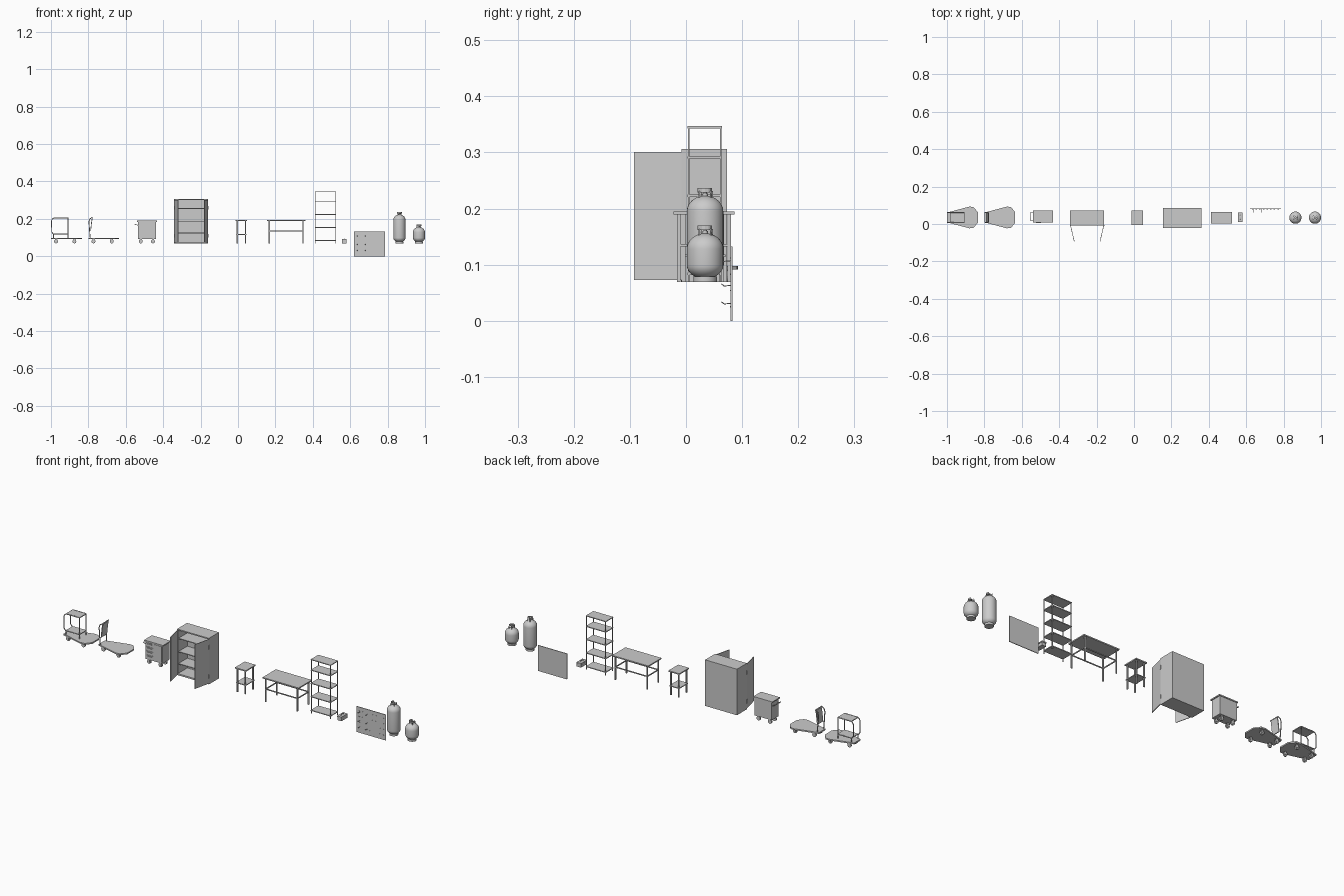
import bpy, math
from mathutils import Vector

if "Cube" in bpy.data.objects:
    bpy.data.objects.remove(bpy.data.objects["Cube"])

FLOOR = 0.069

def mesh(name, verts, faces):
    me = bpy.data.meshes.new(name)
    me.from_pydata(verts, [], faces)
    ob = bpy.data.objects.new(name, me)
    bpy.context.collection.objects.link(ob)
    return ob

def prism(name, pts, z0, z1):
    n = len(pts)
    v = [(x, y, z0) for x, y in pts] + [(x, y, z1) for x, y in pts]
    f = [tuple(reversed(range(n))), tuple(range(n, 2 * n))]
    f += [(i, (i + 1) % n, n + (i + 1) % n, n + i) for i in range(n)]
    return mesh(name, v, f)

def box(name, x0, x1, y0, y1, z0, z1):
    return prism(name, [(x0, y0), (x1, y0), (x1, y1), (x0, y1)], z0, z1)

def tube(name, pts, r=0.0025, closed=False):
    cu = bpy.data.curves.new(name, 'CURVE')
    cu.dimensions = '3D'
    cu.bevel_depth, cu.bevel_resolution, cu.use_fill_caps = r, 1, True
    sp = cu.splines.new('POLY')
    sp.points.add(len(pts) - 1)
    for p, co in zip(sp.points, pts):
        p.co = (*co, 1)
    sp.use_cyclic_u = closed
    ob = bpy.data.objects.new(name, cu)
    bpy.context.collection.objects.link(ob)
    return ob

def lathe(name, prof, cx, cy, n=32):
    # prof: (radius, z) from bottom to top
    v, f = [], []
    for r, z in prof:
        v += [(cx + r * math.cos(2 * math.pi * i / n), cy + r * math.sin(2 * math.pi * i / n), z) for i in range(n)]
    for k in range(len(prof) - 1):
        f += [(k * n + i, k * n + (i + 1) % n, (k + 1) * n + (i + 1) % n, (k + 1) * n + i) for i in range(n)]
    f += [tuple(reversed(range(n))), tuple(range((len(prof) - 1) * n, len(prof) * n))]
    ob = mesh(name, v, f)
    bpy.ops.object.select_all(action='DESELECT')
    ob.select_set(True)
    bpy.context.view_layer.objects.active = ob
    bpy.ops.object.shade_smooth_by_angle(angle=math.radians(35))
    return ob

def caster(name, x, y, top, r=0.0105):
    z = FLOOR + r
    pts = [(x + r * math.cos(math.pi * i / 8), z + r * math.sin(math.pi * i / 8)) for i in range(16)]
    v = [(a, y + d, b) for d in (0.004, -0.004) for a, b in pts]
    f = [tuple(reversed(range(16))), tuple(range(16, 32))]
    f += [(i, (i + 1) % 16, 16 + (i + 1) % 16, 16 + i) for i in range(16)]
    mesh(name + "_wheel", v, f)
    for s in (-1, 1):
        box(name + "_fork", x - 0.003, x + 0.006, y + s * 0.0055 - 0.0008, y + s * 0.0055 + 0.0008, z - 0.003, top)
    box(name + "_plate", x - 0.006, x + 0.008, y - 0.007, y + 0.007, top - 0.002, top)

def legs(name, xs, ys, z1, h=0.003):
    for x in xs:
        for y in ys:
            box(name, x - h, x + h, y - h, y + h, FLOOR, z1)

# platform carts
CY = 0.035
def platform(name, x):
    pts = [(0, -.026), (.12, -.058), (.142, -.056), (.165, -.028)]
    pts += [(a, -b) for a, b in reversed(pts)]
    prism(name + "_deck", [(x + a, CY + b) for a, b in pts], 0.091, 0.098)
    for dx, dy in ((.027, .024), (.125, .04)):
        for s in (-1, 1):
            caster(name + "_caster", x + dx, CY + s * dy, 0.092)

platform("shelf_cart", -1.0)
platform("push_cart", -0.80)

# shelf cart superstructure
for z in (0.119, 0.205):
    box("cart_shelf", -0.985, -0.907, CY - 0.028, CY + 0.028, z - 0.002, z + 0.002)
for y in (CY - 0.027, CY + 0.027):
    tube("cart_post", [(-0.909, y, 0.095), (-0.909, y, 0.207)])
    tube("cart_handle", [(-0.909, y, 0.206), (-0.982, y, 0.206), (-0.992, y, 0.2), (-0.997, y, 0.19),
                         (-0.996, y, 0.13), (-0.988, y, 0.119), (-0.909, y, 0.119)])
    tube("cart_rear_post", [(-0.986, y, 0.119), (-0.986, y, 0.096)])

# push cart back rest
for s in (-1, 1):
    y = CY + s * 0.026
    tube("push_handle_post", [(-0.79, y, 0.096), (-0.793, y, 0.13), (-0.797, y, 0.185), (-0.792, y, 0.2), (-0.779, y, 0.208)])
tube("push_handle_bar", [(-0.779, CY - 0.027, 0.208), (-0.779, CY + 0.027, 0.208)])
back = [(-0.777, 0.205), (-0.781, 0.18), (-0.786, 0.135), (-0.79, 0.135), (-0.785, 0.18), (-0.781, 0.205)]
v = [(x, CY + d, z) for d in (-0.023, 0.023) for x, z in back]
mesh("push_cart_back", v, [tuple(range(6)), tuple(range(11, 5, -1))] +
     [(i, i + 6, (i + 1) % 6 + 6, (i + 1) % 6) for i in range(6)])

# drawer trolley
box("trolley_body", -0.535, -0.438, 0.012, 0.068, 0.093, 0.184)
box("trolley_top", -0.54, -0.433, 0.008, 0.071, 0.184, 0.19)
for i in range(4):
    z = 0.098 + i * 0.021
    box("drawer_front", -0.531, -0.491, 0.010, 0.013, z, z + 0.019)
    box("drawer_pull", -0.524, -0.498, 0.006, 0.011, z + 0.012, z + 0.015)
box("trolley_door", -0.488, -0.442, 0.010, 0.013, 0.098, 0.18)
tube("trolley_push_bar", [(-0.535, 0.018, 0.165), (-0.551, 0.018, 0.172), (-0.551, 0.062, 0.172), (-0.535, 0.062, 0.165)], 0.002)
for x in (-0.52, -0.455):
    for y in (0.022, 0.058):
        caster("trolley_caster", x, y, 0.094)

# storage cabinet with open doors
X0, X1 = -0.341, -0.16
box("cabinet_left", X0, X0 + 0.004, -0.008, 0.073, FLOOR, 0.306)
box("cabinet_right", X1 - 0.004, X1, -0.008, 0.073, FLOOR, 0.306)
box("cabinet_back", X0, X1, 0.069, 0.073, FLOOR, 0.306)
box("cabinet_base", X0, X1, -0.008, 0.073, FLOOR, 0.077)
box("cabinet_roof", X0, X1, -0.008, 0.073, 0.3, 0.306)
for z in (0.125, 0.187, 0.255):
    box("cabinet_shelf", X0 + 0.003, X1 - 0.003, -0.002, 0.07, z - 0.002, z + 0.002)
for xh, s in ((X0, 1), (X1, -1)):
    a, b = (xh, -0.008), (xh + s * 0.02, -0.0925)
    prism("cabinet_door", [a, b, (b[0] + s * 0.003, b[1]), (a[0] + s * 0.003, a[1])][::s], 0.073, 0.301)
    for z in (0.11, 0.26):
        box("door_hinge", xh - 0.001, xh + 0.001, -0.01, -0.006, z - 0.01, z + 0.01)

# side table
box("side_table_top", -0.013, 0.049, -0.006, 0.073, 0.189, 0.195)
box("side_table_shelf", -0.01, 0.046, -0.002, 0.07, 0.114, 0.118)
legs("side_table_leg", (-0.004, 0.04), (0.002, 0.065), 0.19)

# work table
box("work_table_top", 0.155, 0.36, -0.022, 0.086, 0.189, 0.195)
legs("work_table_leg", (0.167, 0.348), (-0.013, 0.077), 0.19)
for y in (-0.013, 0.077):
    box("table_long_brace", 0.167, 0.348, y - 0.002, y + 0.002, 0.132, 0.137)
for x in (0.167, 0.348):
    box("table_short_brace", x - 0.002, x + 0.002, -0.013, 0.077, 0.132, 0.137)

# tall rack
legs("rack_post", (0.414, 0.523), (0.005, 0.062), 0.346, 0.0016)
for z in (0.084, 0.154, 0.223, 0.291, 0.345):
    box("rack_shelf", 0.412, 0.525, 0.003, 0.064, z - 0.002, z + 0.002)

# small tool box
box("tool_box", 0.556, 0.58, 0.013, 0.06, FLOOR, 0.084)
box("tool_box_lid", 0.555, 0.581, 0.012, 0.061, 0.085, 0.091)
tube("tool_box_handle", [(0.568, 0.025, 0.09), (0.568, 0.028, 0.095), (0.568, 0.045, 0.095), (0.568, 0.048, 0.09)], 0.0015)

# peg board with slots and hooks
box("peg_board", 0.62, 0.786, 0.079, 0.0825, 0.0, 0.132)
for z in (0.031, 0.063, 0.107):
    for x in (0.638, 0.681):
        tube("peg_hook", [(x, 0.079, z), (x, 0.068, z - 0.001), (x, 0.063, z + 0.003)], 0.001)
for i in range(4):
    for j in range(8):
        x, z = 0.634 + j * 0.0195, 0.025 + i * 0.029
        box("peg_slot", x - 0.004, x + 0.004, 0.0783, 0.0795, z - 0.001, z + 0.001)

# gas tanks
def tank(name, x, top):
    y, R, b = 0.034, 0.0325, 0.075
    prof = [(R * math.sin(a), b + 0.024 * (1 - math.cos(a))) for a in [math.pi / 2 * i / 8 for i in range(1, 9)]]
    prof += [(R * math.sin(a), top - 0.028 * (1 - math.cos(a))) for a in [math.pi / 2 * i / 8 for i in range(8, 0, -1)]]
    lathe(name + "_body", prof, x, y)
    lathe(name + "_foot", [(0.021, FLOOR), (0.021, 0.079)], x, y)
    lathe(name + "_valve", [(0.005, top - 0.002), (0.005, top + 0.004), (0.003, top + 0.004), (0.003, top + 0.009),
                            (0.006, top + 0.009), (0.006, top + 0.012)], x, y, 12)
    ring = [(x + 0.014 * math.cos(a), y + 0.014 * math.sin(a)) for a in [math.radians(120 + 24 * i) for i in range(13)]]
    # collar wall, open at the back
    n = len(ring)
    v = [(px, py, z) for z in (top + 0.006, top + 0.014) for px, py in ring]
    col = mesh(name + "_collar", v, [(i, i + 1, n + i + 1, n + i) for i in range(n - 1)])
    col.modifiers.new("thick", 'SOLIDIFY').thickness = 0.0015
    for i in (0, 4, 8, 12):
        px, py = ring[i]
        tube(name + "_collar_post", [(px, py, top - 0.006), (px, py, top + 0.008)], 0.0018)
    tube(name + "_outlet", [(x, y, top + 0.006), (x + 0.01, y, top + 0.006)], 0.002)

tank("tall_tank", 0.863, 0.223)
tank("short_tank", 0.9675, 0.156)
